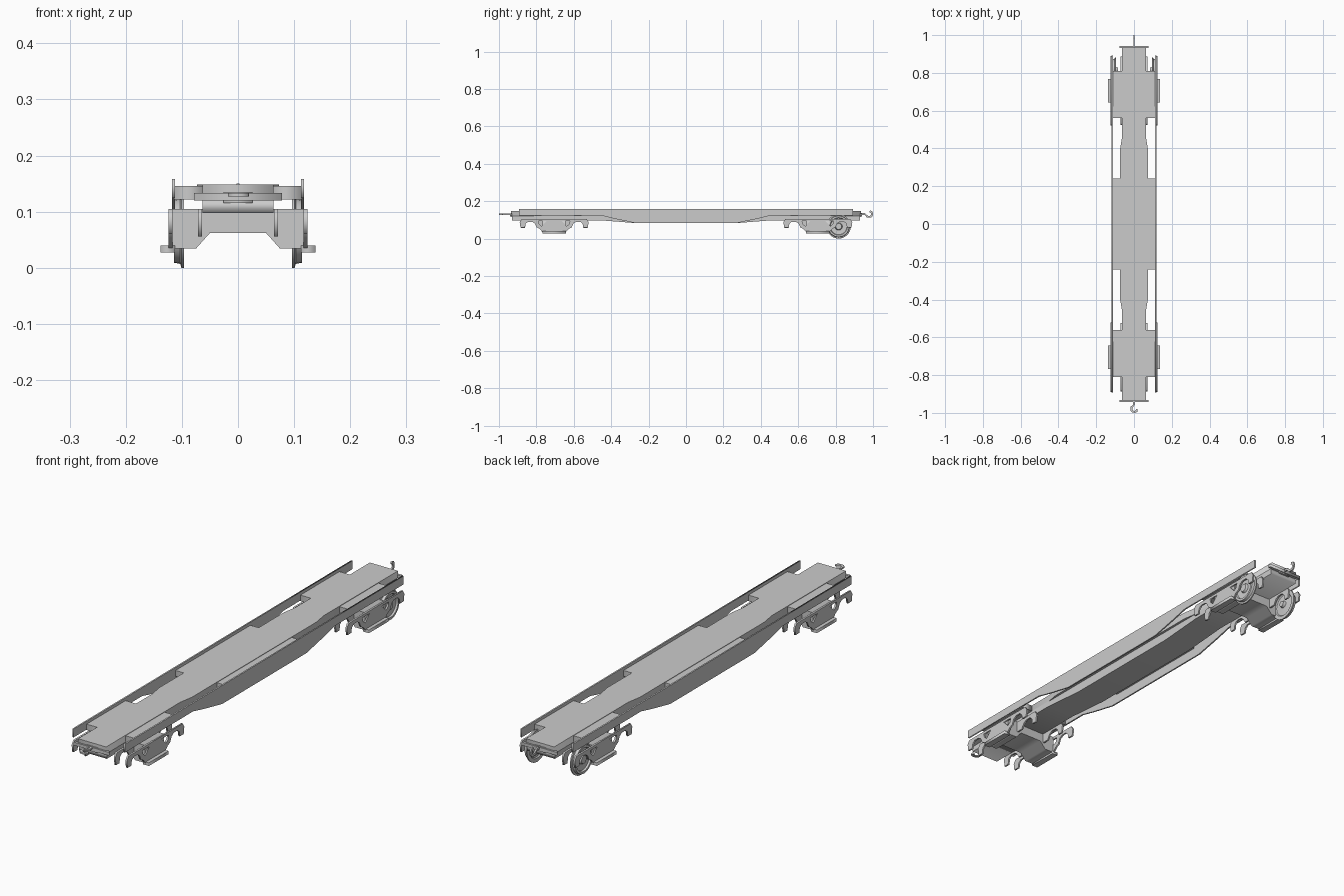
import bpy, bmesh, math

if "Cube" in bpy.data.objects:
    bpy.data.objects.remove(bpy.data.objects["Cube"])


def finish(name, bm):
    bmesh.ops.remove_doubles(bm, verts=bm.verts, dist=1e-5)
    bmesh.ops.recalc_face_normals(bm, faces=bm.faces)
    me = bpy.data.meshes.new(name)
    bm.to_mesh(me)
    bm.free()
    ob = bpy.data.objects.new(name, me)
    bpy.context.collection.objects.link(ob)
    return ob


AXES = {
    'X': lambda u, v, w: (w, u, v),   # outline in y,z
    'Y': lambda u, v, w: (u, w, v),   # outline in x,z
    'Z': lambda u, v, w: (u, v, w),   # outline in x,y
}


def prism(name, axis, lo, hi, outline, holes=()):
    """Extrude a 2D outline (with optional holes) along an axis."""
    cu = bpy.data.curves.new(name, 'CURVE')
    cu.dimensions = '2D'
    cu.fill_mode = 'BOTH'
    cu.extrude = (hi - lo) / 2
    for loop in (outline, *holes):
        sp = cu.splines.new('POLY')
        sp.points.add(len(loop) - 1)
        for p, (u, v) in zip(sp.points, loop):
            p.co = (u, v, 0, 1)
        sp.use_cyclic_u = True
    tmp = bpy.data.objects.new(name, cu)
    me = bpy.data.meshes.new_from_object(tmp)
    bm = bmesh.new()
    bm.from_mesh(me)
    bpy.data.objects.remove(tmp)
    bpy.data.curves.remove(cu)
    bpy.data.meshes.remove(me)
    mid = (lo + hi) / 2
    for v in bm.verts:
        v.co = AXES[axis](v.co.x, v.co.y, v.co.z + mid)
    return finish(name, bm)


def box(name, x0, x1, y0, y1, z0, z1):
    return prism(name, 'Z', z0, z1, [(x0, y0), (x1, y0), (x1, y1), (x0, y1)])


def sided(s, a, b):
    return (a, b) if s > 0 else (-b, -a)


def mirrored(half):
    """Mirror a half outline about u = 0."""
    return half + [(-u, v) for u, v in reversed(half) if u > 1e-6]


# Centre deck top plate, wider in the middle
right = [(.063, -.935), (.063, -.46), (.073, -.40), (.073, .40), (.063, .46), (.063, .935)]
prism("centre_deck", 'Z', .12, .148, right + [(-x, y) for x, y in reversed(right)])

# Centre sill below the deck, deeper in the middle
prism("centre_sill", 'X', -.063, .063,
      mirrored([(.27, .083), (.46, .098), (.93, .098), (.93, .122)]))

# Side platforms
for s in (-1, 1):
    x0, x1 = sided(s, .06, .114)
    box("middle_platform", x0, x1, -.24, .24, .122, .146)
    for e in (-1, 1):
        y0, y1 = sided(e, .56, .81)
        box("end_platform", x0, x1, y0, y1, .122, .146)

# Fish-belly side sills
belly = mirrored([(.27, .083), (.385, .107), (.455, .124), (.893, .124), (.893, .158)])
for s in (-1, 1):
    prism("side_sill", 'X', *sided(s, .112, .118), belly)

# End plates
for e in (-1, 1):
    y0, y1 = sided(e, .931, .942)
    box("end_beam", -.078, .078, y0, y1, .12, .133)
    y0, y1 = sided(e, .90, .938)
    box("coupler_box", -.026, .026, y0, y1, .115, .135)

# Hook couplers: flat at the front, upright at the back
hook = [(.92, -.004), (.92, .006), (.956, .006), (.968, -.004), (.975, -.009), (.984, -.009),
        (.99, -.002), (.988, .008), (.98, .012), (.983, .02), (.995, .018), (1.0, .006),
        (.998, -.009), (.99, -.018), (.968, -.018), (.955, -.004)]
prism("front_coupler", 'Z', .127, .133, [(h, -d) for d, h in hook])
prism("back_coupler", 'X', -.003, .003, [(d, .13 + h) for d, h in hook])

# Bogies: outer frames, inner frames, bolster, spring shoes
frame = [(.058, .03), (.078, .052), (.094, .06), (.103, .081), (.118, .09), (.14, .09),
         (.152, .08), (.156, .06), (.18, .06), (.184, .088), (.174, .105)]
window = [(.04, .094), (.084, .094), (.08, .078), (.067, .066)]
for c in (-.705, .705):
    def at(pts, f=1):
        return [(c + f * u, v) for u, v in pts]
    outline = at(mirrored(frame))
    holes = [at(window), at(window, -1)]
    arms = [(.07, .06), (.09, .06), (.103, .081), (.118, .09), (.14, .09),
            (.152, .08), (.156, .056), (.178, .056), (.182, .088), (.172, .105)]
    for s in (-1, 1):
        prism("bogie_outer_frame", 'X', *sided(s, .117, .124), outline, holes)
        prism("bogie_inner_frame", 'X', *sided(s, .064, .071), at(mirrored(arms)))
        x0, x1 = sided(s, .112, .138)
        box("spring_shoe", x0, x1, c - .063, c + .063, .027, .04)
    prism("bogie_bolster", 'Y', c - .062, c + .062,
          mirrored([(.05, .062), (.075, .034), (.119, .034), (.119, .105)]))

# Rear wheels, revolved from a flanged section
section = [(.086, 0), (.086, .012), (.097, .015), (.1, .046), (.096, .05), (.096, .065),
           (.101, .065), (.103, .058), (.114, .056), (.114, .047), (.107, .044),
           (.105, .02), (.114, .016), (.114, 0)]
N = 32
for s in (-1, 1):
    bm = bmesh.new()
    rings = []
    for i in range(N):
        a = 2 * math.pi * i / N
        rings.append([bm.verts.new((s * x, .816 + r * math.cos(a), .065 + r * math.sin(a)))
                      for x, r in section])
    for i in range(N):
        p, q = rings[i], rings[(i + 1) % N]
        for k in range(len(section) - 1):
            bm.faces.new((p[k], p[k + 1], q[k + 1], q[k]))
    ob = finish("wheel", bm)
    bpy.ops.object.select_all(action='DESELECT')
    ob.select_set(True)
    bpy.context.view_layer.objects.active = ob
    bpy.ops.object.shade_smooth_by_angle(angle=math.radians(35))
